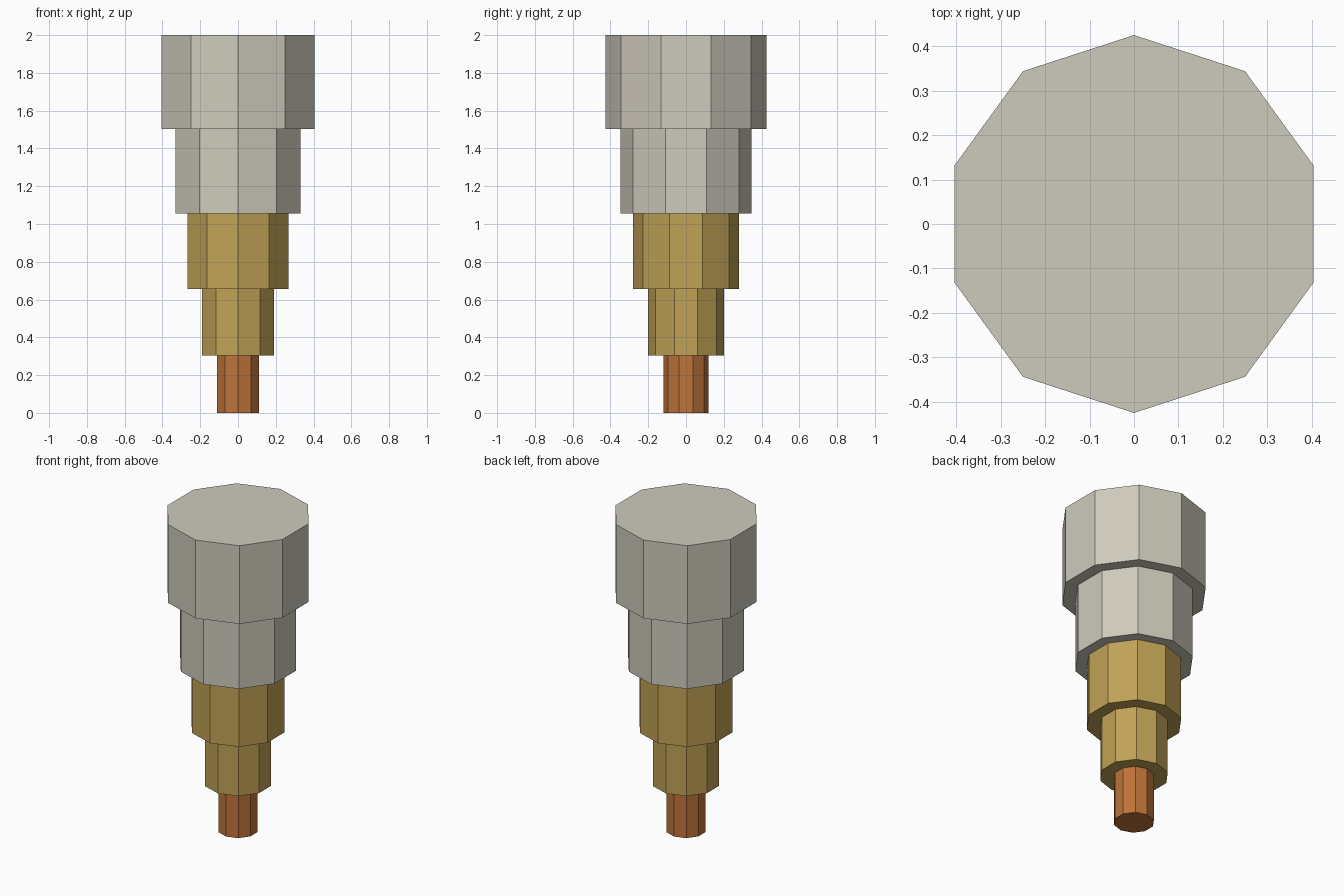
import bpy, math

if "Cube" in bpy.data.objects:
    bpy.data.objects.remove(bpy.data.objects["Cube"])


def material(name, rgb):
    # sRGB 0-255 to linear diffuse colour
    m = bpy.data.materials.new(name)
    lin = [((c / 255 + 0.055) / 1.055) ** 2.4 for c in rgb]
    m.diffuse_color = (*lin, 1.0)
    m.use_nodes = True
    m.node_tree.nodes["Principled BSDF"].inputs["Base Color"].default_value = m.diffuse_color
    return m


copper = material("copper", (190, 116, 58))
brass = material("brass", (192, 162, 86))
grey = material("warm_grey", (206, 202, 188))


def stage(name, radius, z0, z1, mat):
    # ten-sided prism with a corner on the y axis
    bpy.ops.mesh.primitive_cylinder_add(
        vertices=10, radius=radius, depth=z1 - z0,
        location=(0, 0, (z0 + z1) / 2))
    ob = bpy.context.object
    ob.name = name
    ob.data.materials.append(mat)


# Stepped column, from the narrow tip up to the wide cap
stage("tip", 0.118, 0.0, 0.305, copper)
stage("lower_collar", 0.20, 0.305, 0.655, brass)
stage("upper_collar", 0.28, 0.655, 1.055, brass)
stage("lower_body", 0.348, 1.055, 1.503, grey)
stage("top_body", 0.425, 1.503, 2.0, grey)
